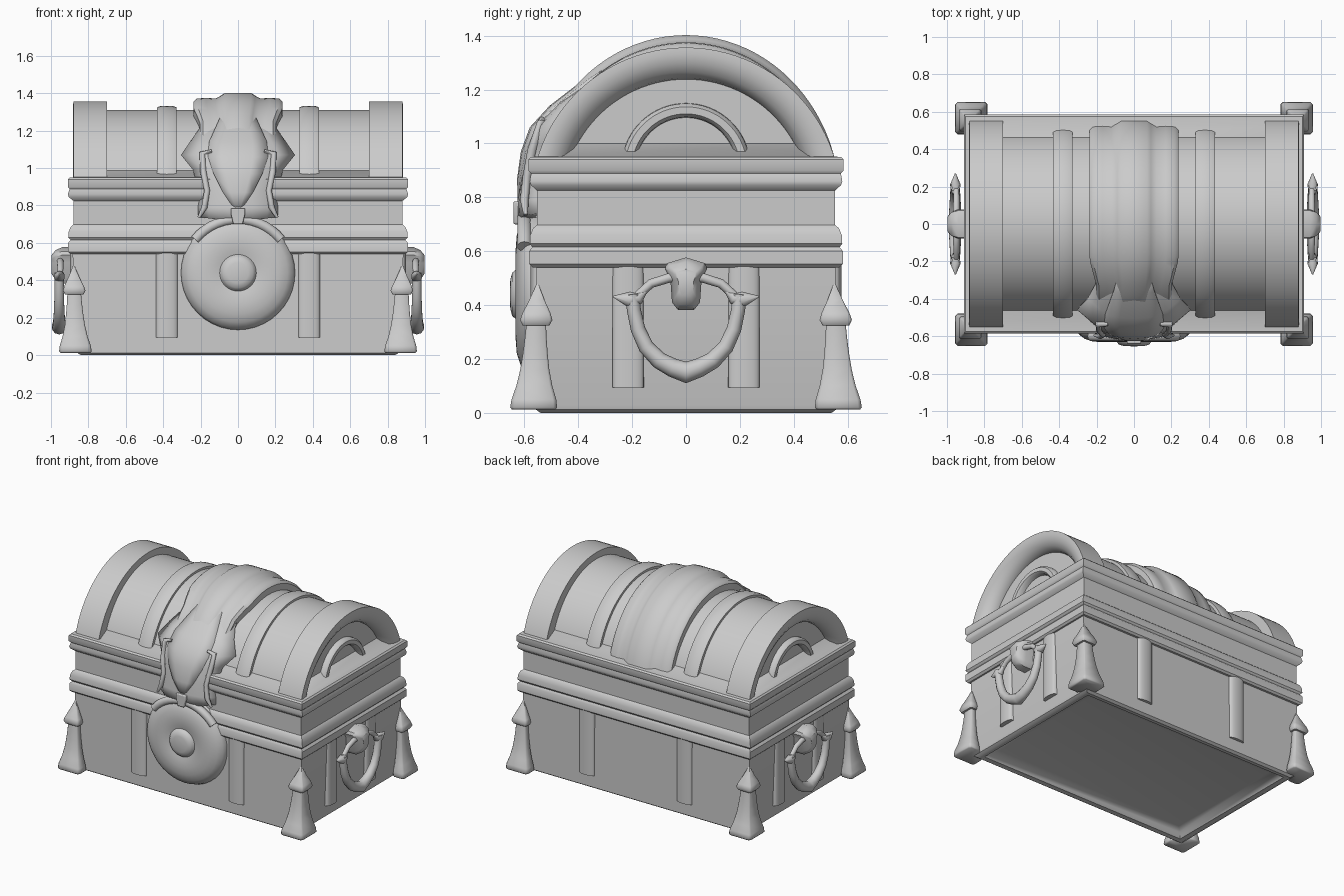
import bpy, bmesh, math
from mathutils import Vector

if "Cube" in bpy.data.objects:
    bpy.data.objects.remove(bpy.data.objects["Cube"])

grey = bpy.data.materials.new("plain_grey")
grey.diffuse_color = (0.6, 0.6, 0.6, 1)
grey.use_nodes = True
grey.node_tree.nodes["Principled BSDF"].inputs["Base Color"].default_value = grey.diffuse_color


def make(name, verts, faces, mirror=None, bevel=0, angle=40):
    """Mesh object with tidy normals, optional bevel and mirror."""
    me = bpy.data.meshes.new(name)
    me.from_pydata([tuple(v) for v in verts], [], faces)
    bm = bmesh.new()
    bm.from_mesh(me)
    bmesh.ops.recalc_face_normals(bm, faces=bm.faces)
    bm.to_mesh(me)
    bm.free()
    ob = bpy.data.objects.new(name, me)
    bpy.context.collection.objects.link(ob)
    me.materials.append(grey)
    bpy.ops.object.select_all(action='DESELECT')
    ob.select_set(True)
    bpy.context.view_layer.objects.active = ob
    bpy.ops.object.shade_smooth_by_angle(angle=math.radians(angle))
    if bevel:
        m = ob.modifiers.new("bevel", 'BEVEL')
        m.width = bevel
        m.segments = 3
        m.limit_method = 'ANGLE'
    if mirror:
        m = ob.modifiers.new("mirror", 'MIRROR')
        m.use_axis = ('x' in mirror, 'y' in mirror, False)
        m.use_mirror_merge = False
    return ob


def loft(name, rings, **kw):
    """Skin a list of equal rings of points and cap both ends."""
    n, k = len(rings[0]), len(rings)
    verts = [p for r in rings for p in r]
    faces = [(i * n + j, i * n + (j + 1) % n, (i + 1) * n + (j + 1) % n, (i + 1) * n + j)
             for i in range(k - 1) for j in range(n)]
    faces += [tuple(range(n)), tuple(range((k - 1) * n, k * n))]
    return make(name, verts, faces, **kw)


def rect(hx, hy, z):
    return [(-hx, -hy, z), (hx, -hy, z), (hx, hy, z), (-hx, hy, z)]


def arch(name, section, zc=0.78, base=0.93, sy=1.0, segs=40, width=lambda t: 1, **kw):
    """Sweep an (x, radius) section over an arc from front to back."""
    rings = []
    for i in range(segs + 1):
        ring = []
        for x, r in section:
            a0 = math.asin(min(1, (base - zc) / r))
            a = a0 + (math.pi - 2 * a0) * i / segs
            ring.append((x * width(i / segs), -r * math.cos(a) * sy, zc + r * math.sin(a)))
        rings.append(ring)
    return loft(name, rings, **kw)


def tube(name, pts, radii, normal, segs=10, **kw):
    """Round tube along a flat path whose plane has the given normal."""
    pts, n, rings = [Vector(p) for p in pts], Vector(normal), []
    for i, p in enumerate(pts):
        t = (pts[min(i + 1, len(pts) - 1)] - pts[max(i - 1, 0)]).normalized()
        s = t.cross(n)
        rings.append([p + radii[i] * (math.cos(a) * s + math.sin(a) * n)
                      for a in (2 * math.pi * j / segs for j in range(segs))])
    return loft(name, rings, angle=50, **kw)


def prism(name, outline, depths, place, **kw):
    """Extrude a 2D outline through a list of depths."""
    return loft(name, [[place(u, v, d) for u, v in outline] for d in depths], **kw)


# Chest body with recessed underside
loft("chest_body", [rect(*r) for r in [
    (0.74, 0.44, 0.045), (0.785, 0.485, 0.035), (0.81, 0.51, 0.004), (0.84, 0.54, 0.0),
    (0.86, 0.557, 0.012), (0.865, 0.557, 0.03), (0.885, 0.555, 0.56)]])

# Mouldings and the straight neck between them, ending in the sloped lid sill
loft("rim_mouldings", [rect(*r) for r in [
    (0.87, 0.545, 0.54), (0.895, 0.57, 0.54), (0.908, 0.582, 0.552), (0.908, 0.582, 0.60),
    (0.895, 0.57, 0.615), (0.908, 0.58, 0.628), (0.905, 0.578, 0.66), (0.895, 0.568, 0.685),
    (0.88, 0.553, 0.698), (0.88, 0.553, 0.825), (0.905, 0.575, 0.845),
    (0.91, 0.58, 0.86), (0.90, 0.575, 0.888), (0.91, 0.585, 0.90), (0.91, 0.585, 0.94),
    (0.90, 0.575, 0.95), (0.86, 0.53, 0.952), (0.80, 0.44, 1.0)]])

# Lid barrel, end arches, small end arches and straps
arch("lid_barrel", [(-0.80, 0.2), (-0.80, 0.53), (0.80, 0.53), (0.80, 0.2)], sy=0.95)
arch("end_arch", [(0.70, 0.47), (0.70, 0.576), (0.88, 0.576), (0.882, 0.552), (0.875, 0.518),
                  (0.855, 0.485), (0.825, 0.463), (0.79, 0.456)], mirror='x')
arch("small_end_arch", [(0.79, 0.185), (0.825, 0.188), (0.84, 0.2), (0.84, 0.226),
                        (0.825, 0.238), (0.79, 0.24)], zc=0.91, base=0.97, mirror='x', segs=28)
arch("lid_strap", [(0.328, 0.48), (0.328, 0.545), (0.345, 0.551), (0.38, 0.553), (0.415, 0.551),
                   (0.432, 0.545), (0.432, 0.48)], sy=0.965, mirror='x')

# Wide ridged band over the middle of the lid, narrower down the front
half = [(0.24, 0.48), (0.238, 0.575), (0.22, 0.592), (0.17, 0.595), (0.12, 0.592),
        (0.09, 0.608), (0.07, 0.622)]
arch("centre_band", half + [(-x, r) for x, r in reversed(half)], sy=0.92,
     width=lambda t: 0.85 + 0.15 * min(1, max(0, (t - 0.25) / 0.11)))


def plate(name, rows, cols, drop=0.0, solid=0.05):
    """Curved symmetric plate: rows of (z, y, half width), columns of (u, depth)."""
    cols = [(-u, d) for u, d in reversed(cols)] + [(0, -0.012)] + cols
    n = len(cols)
    verts = [(u * w, y + d * w / 0.2, z + (drop * abs(u) if i == len(rows) - 1 else 0))
             for i, (z, y, w) in enumerate(rows) for u, d in cols]
    faces = [(i * n + j, i * n + j + 1, (i + 1) * n + j + 1, (i + 1) * n + j)
             for i in range(len(rows) - 1) for j in range(n - 1)]
    ob = make(name, verts, faces)
    # face outwards before thickening
    if sum(p.normal.y for p in ob.data.polygons) > 0:
        ob.data.flip_normals()
    m = ob.modifiers.new("thickness", 'SOLIDIFY')
    m.thickness, m.offset = solid, -1
    return ob


# Latch shield growing out of the band and hanging over the front
plate("latch_shield", [
    (1.27, -0.27, 0.19), (1.21, -0.385, 0.207), (1.15, -0.475, 0.25),
    (1.07, -0.55, 0.305), (0.99, -0.587, 0.24), (0.88, -0.603, 0.215), (0.79, -0.612, 0.225),
    (0.71, -0.615, 0.22)], [(0.35, -0.005), (0.7, 0.01), (1, 0.06)], drop=0.03, solid=0.07)
plate("shield_boss", [
    (1.32, -0.24, 0.075), (1.24, -0.37, 0.11), (1.14, -0.497, 0.155), (1.06, -0.57, 0.16),
    (0.97, -0.605, 0.13), (0.87, -0.622, 0.08), (0.77, -0.624, 0.012)],
    [(0.5, -0.005), (1, 0.015)], solid=0.04)
tube("shield_edge", [(0.14, -0.535, 1.09), (0.19, -0.535, 1.08), (0.185, -0.57, 0.98),
                     (0.165, -0.59, 0.88), (0.18, -0.60, 0.79), (0.21, -0.595, 0.735)],
     [0.01, 0.018, 0.018, 0.016, 0.016, 0.008], (0, 1, 0), segs=8, mirror='x')

# Round medallion with central button
profile = [(0.305, -0.54), (0.305, -0.565), (0.295, -0.59), (0.265, -0.613), (0.22, -0.628),
           (0.17, -0.632), (0.125, -0.628), (0.098, -0.622), (0.09, -0.634), (0.08, -0.645),
           (0.055, -0.652), (0.01, -0.654)]
loft("medallion", [[(r * math.cos(a), y, 0.44 + r * math.sin(a))
                    for a in (2 * math.pi * j / 40 for j in range(40))] for r, y in profile])

# Curved clasp above the medallion and its knuckle
arc = [math.radians(38 + 104 * i / 14) for i in range(15)]
tube("clasp_arc", [(0.29 * math.cos(a), -0.60, 0.445 + 0.28 * math.sin(a)) for a in arc],
     [0.027] * 15, (0, 1, 0))
prism("clasp_knuckle", [(-0.025, 0.70), (0.025, 0.70), (0.038, 0.755), (0.038, 0.785),
                        (-0.038, 0.785), (-0.038, 0.755)], (-0.58, -0.64),
      lambda u, v, d: (u, d, v), bevel=0.006)

# Rounded vertical slats on front, back and ends
arc = [math.pi * i / 10 for i in range(11)]
slat = [(0.06 * math.cos(a), 0.032 * math.sin(a) ** 0.6 if 0 < i < 10 else -0.02)
        for i, a in enumerate(arc)]
prism("long_side_slat", slat, (0.095, 0.56), lambda u, v, d: (0.38 + u, 0.545 + v, d),
      mirror='xy', angle=60)
prism("end_slat", slat, (0.095, 0.56), lambda u, v, d: (0.867 + v, 0.215 + u, d),
      mirror='xy', angle=60)

# Corner feet: flared square posts with pointed caps
foot = []
for z, h in [(0.012, 0.08), (0.02, 0.087), (0.05, 0.083), (0.10, 0.067), (0.16, 0.054),
             (0.22, 0.046), (0.28, 0.040), (0.325, 0.037), (0.325, 0.05), (0.345, 0.06),
             (0.37, 0.052), (0.42, 0.028), (0.48, 0.003)]:
    cx, cy = 0.869 + 0.02 * z, 0.566 - 0.03 * z
    c, k = h * 0.85, h * 0.1
    foot.append([(cx + u, cy + v, z) for u, v in [
        (h, -c), (h, c), (c, h), (-c, h), (-h, c), (-h, k), (k, -h), (c, -h)]])
loft("corner_foot", foot, mirror='xy', angle=50)

# End handles: mount, hinge bar, swinging loop and pointed horns
mount = [(0, 0.577), (0.072, 0.555), (0.078, 0.535), (0.058, 0.495), (0.052, 0.41),
         (0.03, 0.382)]
mount += [(-u, v) for u, v in reversed(mount[1:])]
size = {0.86: 1, 0.94: 1, 0.975: 0.82, 0.998: 0.5}
prism("handle_mount", mount, list(size),
      lambda u, v, d: (d, u * size[d], 0.49 + (v - 0.49) * size[d]), mirror='x')
tube("handle_hinge", [(0.95, -0.18, 0.435), (0.95, -0.13, 0.48), (0.95, -0.06, 0.502),
                      (0.95, 0.06, 0.502), (0.95, 0.13, 0.48), (0.95, 0.18, 0.435)],
     [0.016, 0.017, 0.018, 0.018, 0.017, 0.016], (1, 0, 0), mirror='x')
side = [(0.2, 0.44, 0.026), (0.193, 0.38, 0.026), (0.178, 0.31, 0.027), (0.148, 0.245, 0.029),
        (0.10, 0.195, 0.032), (0.05, 0.168, 0.035)]
loop = side + [(0, 0.150, 0.04)] + [(-y, z, r) for y, z, r in reversed(side)]
tube("handle_loop", [(0.956, y, z) for y, z, r in loop], [r for y, z, r in loop], (1, 0, 0),
     mirror='x')
tube("handle_horn", [(0.955, 0.145, 0.455), (0.955, 0.175, 0.425), (0.955, 0.21, 0.42),
                     (0.955, 0.27, 0.432)], [0.004, 0.022, 0.03, 0.003], (1, 0, 0), mirror='xy')
